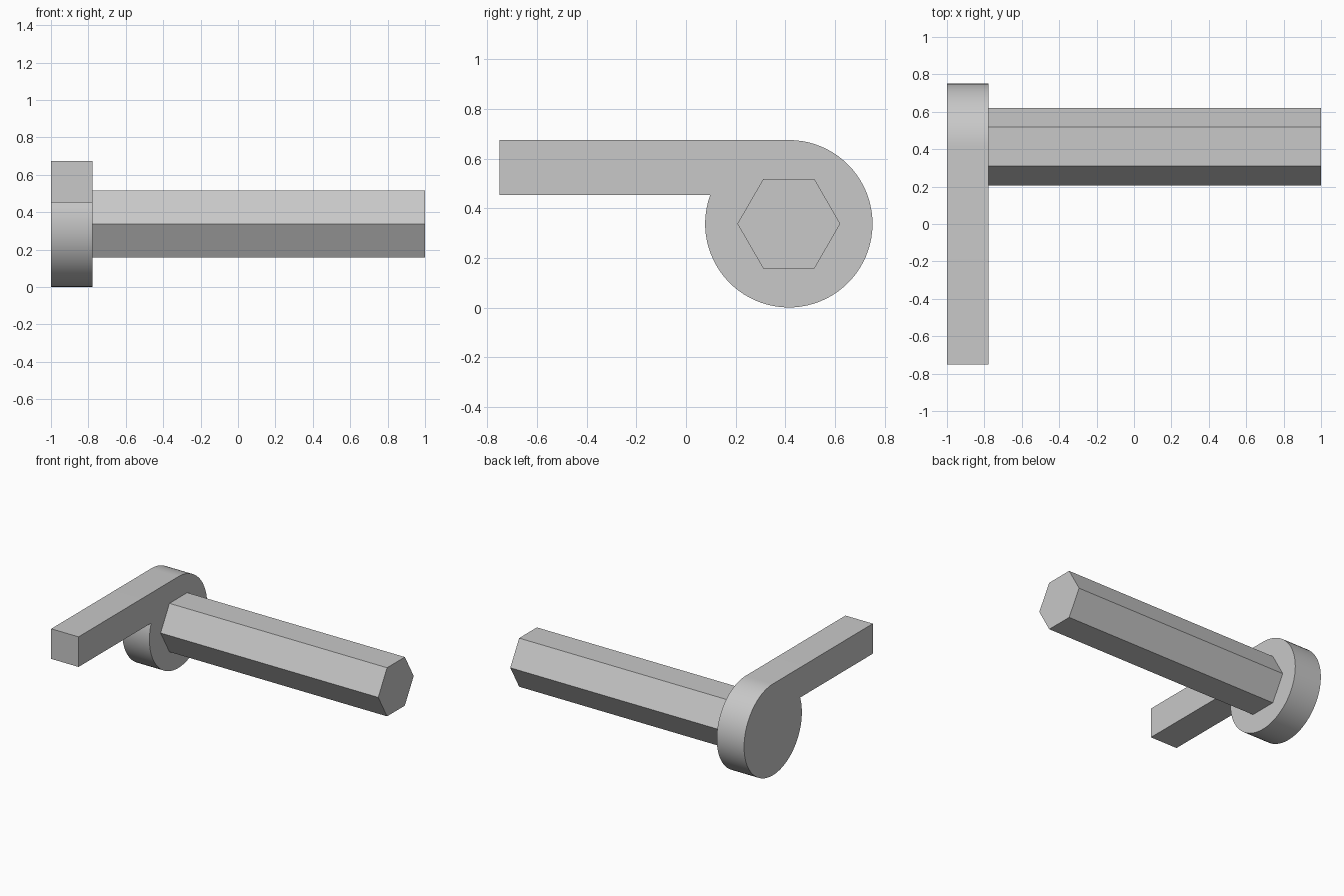
import bpy, bmesh, math

cube = bpy.data.objects.get("Cube")
if cube:
    bpy.data.objects.remove(cube, do_unlink=True)

# Single plain grey material
grey = bpy.data.materials.new("light_grey")
grey.use_nodes = True
color = (0.58, 0.58, 0.58, 1)
grey.diffuse_color = color
grey.node_tree.nodes["Principled BSDF"].inputs["Base Color"].default_value = color


def extrude_profile(name, profile, x0, x1, smooth=False):
    """Extrude a closed (y, z) outline along x from x0 to x1."""
    bm = bmesh.new()
    face = bm.faces.new([bm.verts.new((x0, y, z)) for y, z in profile])
    result = bmesh.ops.extrude_face_region(bm, geom=[face])
    moved = [v for v in result["geom"] if isinstance(v, bmesh.types.BMVert)]
    bmesh.ops.translate(bm, verts=moved, vec=(x1 - x0, 0, 0))
    bmesh.ops.recalc_face_normals(bm, faces=bm.faces)
    mesh = bpy.data.meshes.new(name)
    bm.to_mesh(mesh)
    bm.free()
    mesh.materials.append(grey)
    obj = bpy.data.objects.new(name, mesh)
    bpy.context.collection.objects.link(obj)
    if smooth:
        bpy.ops.object.select_all(action="DESELECT")
        obj.select_set(True)
        bpy.context.view_layer.objects.active = obj
        bpy.ops.object.shade_smooth_by_angle(angle=math.radians(30))
    return obj


def arc(radius, start, end, steps):
    """Points on an arc about the shaft axis."""
    angles = [start + (end - start) * i / steps for i in range(steps + 1)]
    return [(CY + radius * math.cos(a), CZ + radius * math.sin(a)) for a in angles]


CY, CZ = 0.414, 0.338
DISC_R, HEX_R = 0.337, 0.207
ARM_END, ARM_BOTTOM = -0.75, 0.453

# Round head with a straight arm tangent to its top
meet = math.asin((ARM_BOTTOM - CZ) / DISC_R)
outline = [(ARM_END, ARM_BOTTOM), (ARM_END, CZ + DISC_R)]
outline += arc(DISC_R, math.pi / 2, -math.pi - meet, 64)
extrude_profile("head_and_arm", outline, -1.0, -0.777, smooth=True)

# Hexagonal shaft
extrude_profile("hex_shaft", arc(HEX_R, 0, math.tau * 5 / 6, 5), -0.777, 1.0)
